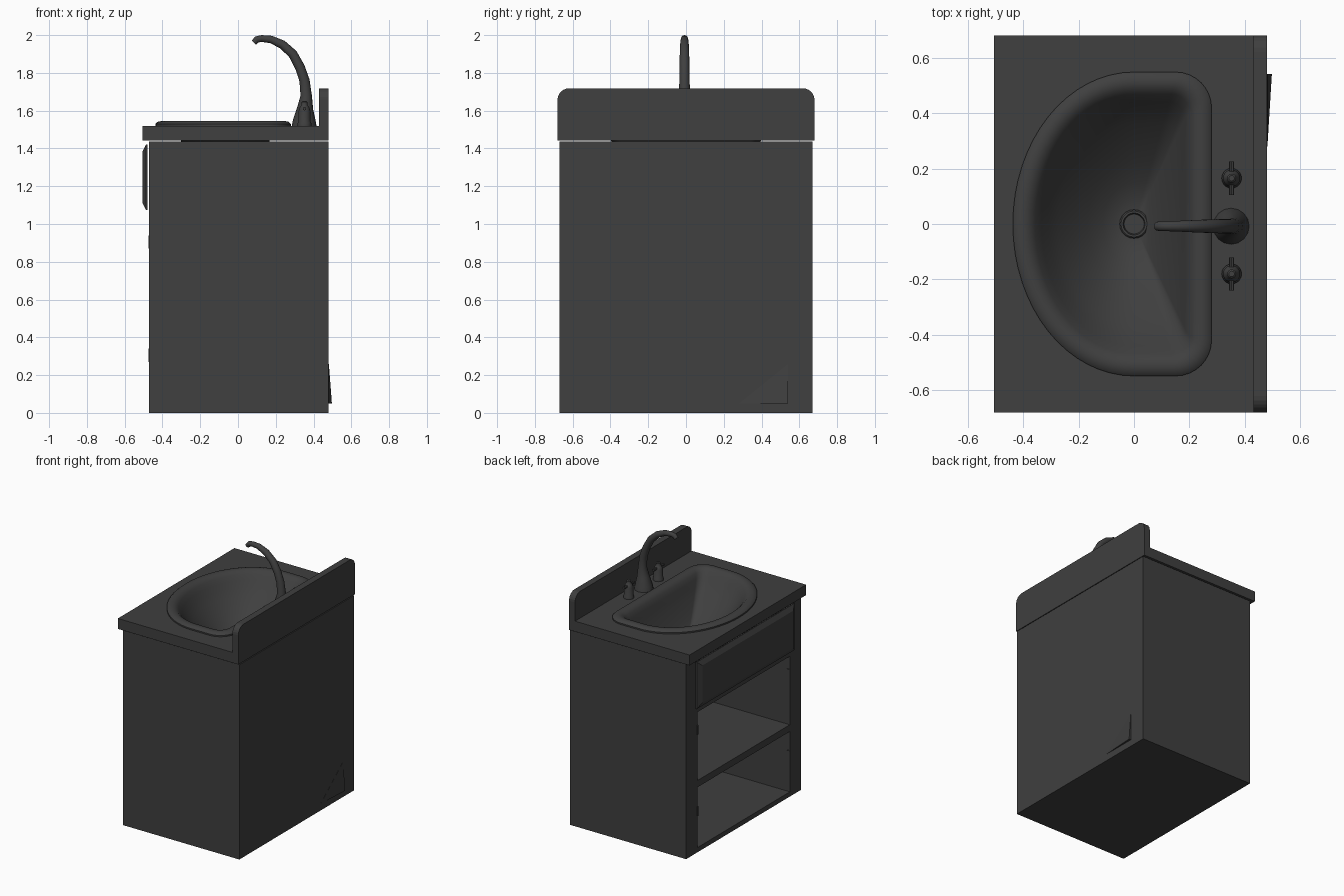
import bpy, bmesh, math
from mathutils import Vector

if "Cube" in bpy.data.objects:
    bpy.data.objects.remove(bpy.data.objects["Cube"], do_unlink=True)

grey = bpy.data.materials.new("dark_grey")
grey.use_nodes = True
grey.diffuse_color = (0.05, 0.05, 0.05, 1)
grey.node_tree.nodes["Principled BSDF"].inputs["Base Color"].default_value = grey.diffuse_color


def finish(name, bm, smooth=False):
    bmesh.ops.recalc_face_normals(bm, faces=bm.faces)
    mesh = bpy.data.meshes.new(name)
    bm.to_mesh(mesh)
    bm.free()
    obj = bpy.data.objects.new(name, mesh)
    bpy.context.collection.objects.link(obj)
    mesh.materials.append(grey)
    if smooth:
        bpy.ops.object.select_all(action="DESELECT")
        obj.select_set(True)
        bpy.context.view_layer.objects.active = obj
        bpy.ops.object.shade_smooth_by_angle(angle=math.radians(40))
    return obj


def loft(name, rings, smooth=True, cap_start=True, cap_end=True):
    """Skin a list of closed rings that have equal point counts."""
    bm = bmesh.new()
    loops = [[bm.verts.new(p) for p in ring] for ring in rings]
    for a, b in zip(loops, loops[1:]):
        for i in range(len(a)):
            j = (i + 1) % len(a)
            bm.faces.new((a[i], a[j], b[j], b[i]))
    if cap_start:
        bm.faces.new(loops[0])
    if cap_end:
        bm.faces.new(loops[-1])
    return finish(name, bm, smooth)


def box(name, x, y, z):
    ring = [(x[0], y[0]), (x[1], y[0]), (x[1], y[1]), (x[0], y[1])]
    return loft(name, [[(*p, h) for p in ring] for h in z], smooth=False)


def cut(obj, cutter):
    mod = obj.modifiers.new("opening", "BOOLEAN")
    mod.operation = "DIFFERENCE"
    mod.solver = "EXACT"
    mod.object = cutter
    cutter.hide_render = True
    cutter.hide_set(True)
    cutter.display_type = "WIRE"


def circle(x, y, z, r, n=20):
    return [(x + r * math.cos(2 * math.pi * i / n), y + r * math.sin(2 * math.pi * i / n), z)
            for i in range(n)]


def lathe(name, x, y, profile, **kw):
    return loft(name, [circle(x, y, z, r) for r, z in profile], **kw)


def basin_ring(inset, z, scale=1.0):
    """D-shaped outline: half ellipse at the front, rounded corners at the back."""
    a, b, back, r = 0.437 - inset, 0.548 - inset, 0.28 - inset, 0.13 - inset * 0.8
    pts = []
    for i in range(9):
        t = math.pi / 2 * i / 8
        pts.append((back - r + r * math.cos(t), b - r + r * math.sin(t)))
    for i in range(33):
        t = math.pi / 2 + math.pi * i / 32
        pts.append((a * math.cos(t), b * math.sin(t)))
    for i in range(9):
        t = -math.pi / 2 + math.pi / 2 * i / 8
        pts.append((back - r + r * math.cos(t), r - b + r * math.sin(t)))
    return [(x * scale, y * scale, z) for x, y in pts]


# Cabinet with two open shelves and a cavity for the basin
cabinet = box("cabinet", (-0.47, 0.48), (-0.67, 0.67), (0, 1.437))
for label, x, y, z in (("lower_opening", (-0.6, 0.465), (-0.54, 0.54), (0.035, 0.48)),
                       ("upper_opening", (-0.6, 0.465), (-0.54, 0.54), (0.53, 1.035)),
                       ("basin_cavity", (-0.44, 0.46), (-0.62, 0.62), (1.07, 1.6))):
    cut(cabinet, box(label + "_cutter", x, y, z))

# Drawer front with a bevelled border
loft("drawer_front", [[(x, -w, lo), (x, w, lo), (x, w, hi), (x, -w, hi)]
                      for x, w, lo, hi in ((-0.478, 0.57, 1.075, 1.42),
                                           (-0.487, 0.57, 1.075, 1.42),
                                           (-0.505, 0.53, 1.11, 1.385))], smooth=False)

# Small hinge plates on the sides of the openings
for side in (-1, 1):
    for z in (0.27, 0.87):
        y = sorted((side * 0.533, side * 0.545))
        box("hinge_plate", (-0.475, -0.45), y, (z, z + 0.07))

# Worktop with a hole for the basin
worktop = box("worktop", (-0.505, 0.475), (-0.68, 0.68), (1.443, 1.52))
cut(worktop, loft("basin_hole_cutter", [basin_ring(0.03, 1.3), basin_ring(0.03, 1.7)], False))

# Backsplash with rounded upper corners
profile = [(-0.68, 1.443), (0.68, 1.443)]
for corner, start in ((0.62, 0), (-0.62, math.pi / 2)):
    for i in range(7):
        t = start + math.pi / 2 * i / 6
        profile.append((corner + 0.06 * math.cos(t), 1.658 + 0.06 * math.sin(t)))
loft("backsplash", [[(x, y, z) for y, z in profile] for x in (0.43, 0.479)], smooth=False)

# Basin: rolled rim, then a bowl shrinking towards the drain
rim = [(0, 1.518), (0, 1.53), (0.012, 1.541), (0.035, 1.546), (0.06, 1.541), (0.08, 1.522)]
bowl = [(0.95, 1.49), (0.88, 1.45), (0.78, 1.405), (0.64, 1.35), (0.48, 1.295),
        (0.32, 1.25), (0.2, 1.228), (0.1, 1.22)]
loft("basin", [basin_ring(d, z) for d, z in rim] + [basin_ring(0.085, z, s) for s, z in bowl],
     cap_start=False)

# Drain ring with a recessed centre
lathe("drain", 0, 0, [(0.052, 1.215), (0.052, 1.23), (0.047, 1.235), (0.04, 1.235),
                      (0.036, 1.224)], cap_start=False)

# Spout: tapering tube swept along an arc
path = [(0.35, 1.515, 0.066), (0.351, 1.55, 0.06), (0.355, 1.61, 0.043), (0.361, 1.68, 0.03),
        (0.352, 1.76, 0.027), (0.328, 1.83, 0.026), (0.29, 1.9, 0.025), (0.235, 1.95, 0.023),
        (0.175, 1.977, 0.02), (0.125, 1.982, 0.018), (0.1, 1.977, 0.018), (0.084, 1.96, 0.016)]
rings = []
for i, (x, z, r) in enumerate(path):
    before, after = path[max(i - 1, 0)], path[min(i + 1, len(path) - 1)]
    d = Vector((after[0] - before[0], 0, after[1] - before[1])).normalized()
    if i == 0:
        d = Vector((0, 0, 1))
    across = Vector((0, 1, 0))
    normal = across.cross(d)
    rings.append([Vector((x, -0.008, z)) + r * (math.cos(t) * normal + math.sin(t) * across)
                  for t in (2 * math.pi * k / 16 for k in range(16))])
loft("spout", rings)

# Taps with a lever bar through each
for name, y in (("left_tap", 0.165), ("right_tap", -0.18)):
    lathe(name, 0.352, y, [(0.036, 1.515), (0.036, 1.535), (0.031, 1.545), (0.031, 1.6),
                           (0.024, 1.62), (0.016, 1.63), (0.016, 1.645), (0.01, 1.65)])
    loft(name + "_lever", [[(px - 0.352 + 0.352, end, pz) for px, _, pz in
                            [(0.352 + 0.009 * math.cos(k * math.pi / 4), 0,
                              1.61 + 0.009 * math.sin(k * math.pi / 4)) for k in range(8)]]
                           for end in (y - 0.06, y + 0.06)])

# Lifted corner of the back panel
loft("lifted_corner", [[(0.481, 0.28, 0.05), (0.497, 0.54, 0.05), (0.481, 0.54, 0.26)],
                       [(0.478, 0.28, 0.05), (0.478, 0.54, 0.05), (0.478, 0.54, 0.26)]],
     smooth=False)
